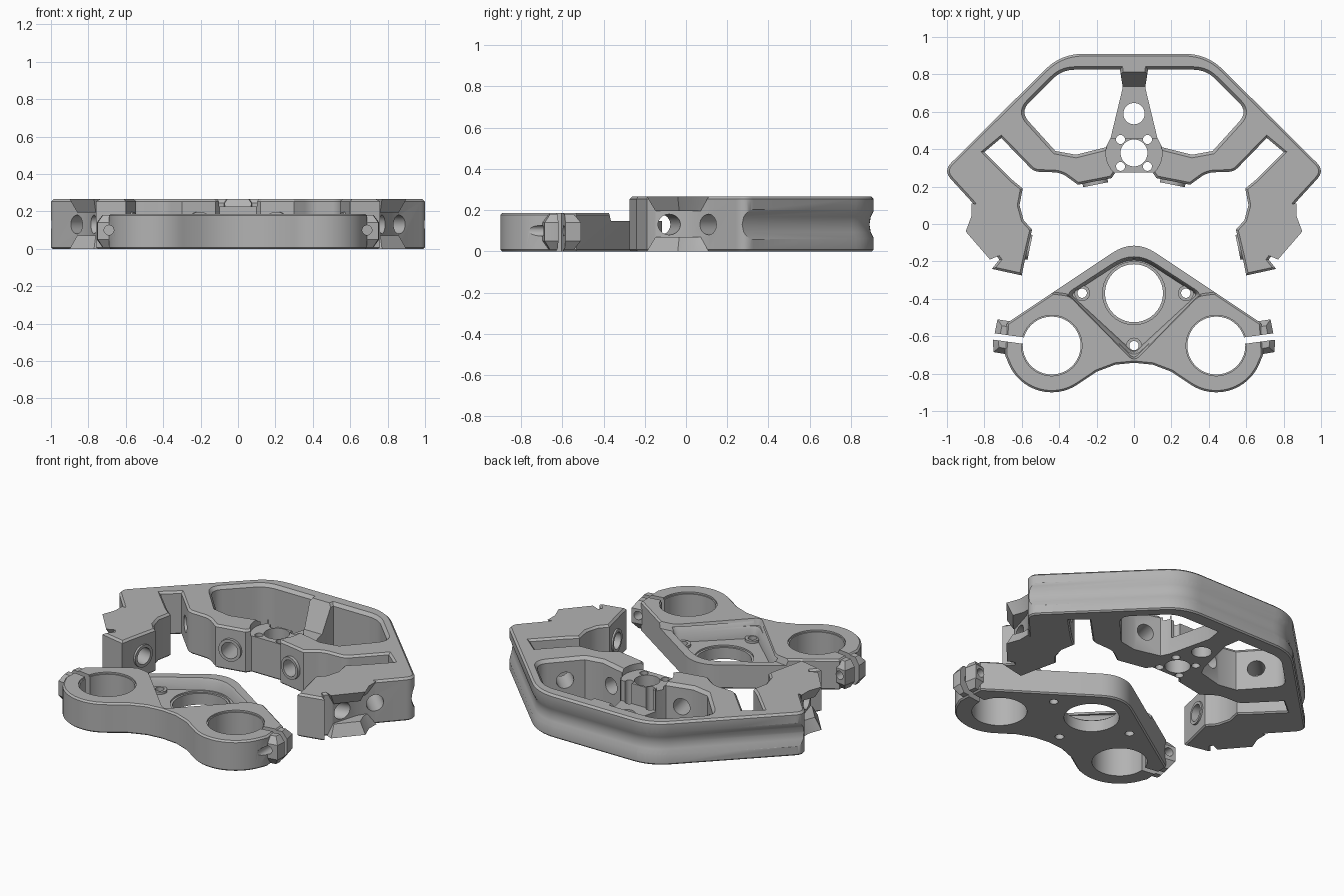
import bpy, bmesh
from math import cos, sin, radians
from mathutils import Vector

default = bpy.data.objects.get("Cube")
if default:
    bpy.data.objects.remove(default)

metal = bpy.data.materials.new("machined_grey")
metal.use_nodes = True
grey = (0.45, 0.45, 0.45, 1)
metal.diffuse_color = grey
metal.node_tree.nodes["Principled BSDF"].inputs["Base Color"].default_value = grey


def mirrored(half):
    """Close a half outline across x = 0."""
    other = [(-p[0],) + tuple(p[1:]) for p in reversed(half) if p[0] != 0]
    return list(half) + other


def rounded(points, steps=8):
    """Round every corner that carries a third value (tangent length)."""
    result = []
    for i, point in enumerate(points):
        corner = Vector(point[:2])
        if len(point) < 3:
            result.append(corner)
            continue
        before = Vector(points[i - 1][:2]) - corner
        after = Vector(points[(i + 1) % len(points)][:2]) - corner
        a = corner + before.normalized() * point[2]
        b = corner + after.normalized() * point[2]
        for k in range(steps + 1):
            t = k / steps
            result.append(a * (1 - t) ** 2 + corner * 2 * t * (1 - t) + b * t ** 2)
    return result


def offset(points, distance):
    """Grow (or shrink) a counter-clockwise outline."""
    result = []
    for i, p in enumerate(points):
        d1 = (p - points[i - 1]).normalized()
        d2 = (points[(i + 1) % len(points)] - p).normalized()
        n1, n2 = Vector((d1.y, -d1.x)), Vector((d2.y, -d2.x))
        result.append(p + (n1 + n2) * distance / max(1 + n1.dot(n2), 0.4))
    return result


def finish(name, bm):
    bmesh.ops.recalc_face_normals(bm, faces=bm.faces)
    mesh = bpy.data.meshes.new(name)
    bm.to_mesh(mesh)
    bm.free()
    mesh.materials.append(metal)
    obj = bpy.data.objects.new(name, mesh)
    bpy.context.collection.objects.link(obj)
    return obj


def loft(name, points, levels):
    """Stack one outline at several (height, growth) levels."""
    outline = rounded(points)
    area = sum(outline[i - 1].cross(p) for i, p in enumerate(outline))
    if area < 0:
        outline.reverse()
    bm = bmesh.new()
    rings = [[bm.verts.new((p.x, p.y, z)) for p in offset(outline, grow)]
             for z, grow in levels]
    for low, high in zip(rings, rings[1:]):
        for i in range(len(low)):
            bm.faces.new((low[i - 1], low[i], high[i], high[i - 1]))
    bm.faces.new(rings[0])
    bm.faces.new(rings[-1])
    return finish(name, bm)


def rod(name, start, end, radius):
    start, end = Vector(start), Vector(end)
    axis = end - start
    bm = bmesh.new()
    bmesh.ops.create_cone(bm, cap_ends=True, segments=40, radius1=radius,
                          radius2=radius, depth=axis.length)
    turn = Vector((0, 0, 1)).rotation_difference(axis).to_matrix().to_4x4()
    bmesh.ops.transform(bm, matrix=turn, verts=bm.verts)
    bmesh.ops.translate(bm, vec=(start + end) / 2, verts=bm.verts)
    return finish(name, bm)


def combine(body, tool, operation="DIFFERENCE"):
    mod = body.modifiers.new("combine", "BOOLEAN")
    mod.operation, mod.object, mod.solver = operation, tool, "EXACT"
    bpy.context.view_layer.objects.active = body
    bpy.ops.object.modifier_apply(modifier=mod.name)
    bpy.data.objects.remove(tool)


def drill(body, x, y, radius, low=-0.1):
    combine(body, rod("drill", (x, y, low), (x, y, 0.4), radius))


def flip(points, side):
    return [(p[0] * side,) + tuple(p[1:]) for p in points]


# Rear frame: outer rim, legs and inner arms in one outline
frame_half = [(0, .91), (.39, .91, .12), (1.02, .285, .06), (.86, .11), (.8, .02),
              (.75, -.15), (.72, -.19), (.76, -.24), (.6, -.275), (.585, -.2),
              (.545, -.03), (.59, .02), (.612, .1), (.595, .19), (.65, .235),
              (.8, .385), (.71, .46), (.535, .28, .03), (.39, .275, .04),
              (.3, .21), (.12, .245), (.1, .275), (0, .275)]
top = 0.265
frame = loft("rear_frame", mirrored(frame_half),
             [(0, -.008), (.008, 0), (top - .012, 0), (top, -.012)])

# Long shallow groove around the outside of the rim
path = bpy.data.curves.new("groove_path", "CURVE")
path.dimensions, path.bevel_depth, path.bevel_resolution = "3D", 0.12, 8
path.use_fill_caps = True
spine = rounded(mirrored([(0, 1.01), (.43, 1.01, .16), (1.16, .28)]))
spine = spine[len(spine) // 2 + 1:] + spine[:len(spine) // 2 + 1]
spine = sorted(spine, key=lambda p: p.x)
spline = path.splines.new("POLY")
spline.points.add(len(spine) - 1)
for target, p in zip(spline.points, spine):
    target.co = (p.x, p.y, 0.13, 1)
helper = bpy.data.objects.new("groove_path", path)
bpy.context.collection.objects.link(helper)
bm = bmesh.new()
bm.from_mesh(helper.to_mesh())
bpy.data.objects.remove(helper)
bmesh.ops.remove_doubles(bm, verts=bm.verts, dist=1e-5)
combine(frame, finish("groove", bm))

window = [(.075, .825), (.385, .825, .07), (.61, .6, .07), (.42, .39), (.31, .37),
          (.15, .41), (.125, .46), (.06, .73)]
jag = [(.78, .1), (.87, .11), (.87, .04), (.9, -.04), (.77, -.19), (.7, -.16)]
bore_z = 0.13
for side in (1, -1):
    # Rim windows with a chamfered top edge
    combine(frame, loft("window", flip(window, side),
                        [(-.1, 0), (top - .02, 0), (top + .03, .04)]))
    # Jagged fins left over above and below the outer pocket
    for low, high in ((.195, top), (.07, 0)):
        combine(frame, loft("fin", flip(jag, side), sorted([(low, -.035), (high, 0)])), "UNION")
    # Raised bosses and their bores
    bores = [((.205, .21), (.26, .48), .05), ((.556, -.125), (.9, -.055), .05)]
    for (x, y), (u, v), radius in bores:
        combine(frame, rod("boss", (x * side, y, bore_z),
                           ((x * .8 + u * .2) * side, y * .8 + v * .2, bore_z),
                           radius + .018), "UNION")
        combine(frame, rod("bore", ((2 * x - u) * side, 2 * y - v, bore_z),
                           (u * side, v, bore_z), radius))
    combine(frame, rod("cross_bore", (.46 * side, .51, bore_z),
                       (.96 * side, .01, bore_z), .05))

# Lowered spoke with a ramp up to the rim
bm = bmesh.new()
ends = [[bm.verts.new((x, y, z)) for y, z in
         ((.46, .1), (.735, .1), (.82, .28), (.46, .28))] for x in (-.122, .122)]
for i in range(4):
    bm.faces.new((ends[0][i - 1], ends[0][i], ends[1][i], ends[1][i - 1]))
for end in ends:
    bm.faces.new(end)
combine(frame, finish("spoke_step", bm))

# Hub with a central hole and four small ones
drill(frame, 0, .38, .15, low=.225)
drill(frame, 0, .38, .072)
drill(frame, 0, .59, .057)
for dx in (-.072, .072):
    for dy in (-.072, .072):
        drill(frame, dx, .38 + dy, .024)

# Front clamp: triangular plate with two round lobes
ring_x, ring_y = 0.44, -0.65
lobe = [(ring_x + .25 * cos(radians(a)), ring_y + .25 * sin(radians(a)))
        for a in range(-25, -126, -5)]
clamp_half = [(0, -.077, .14), (.68, -.53), (.69, -.7)] + lobe + \
             [(.2, -.79), (.1, -.752), (0, -.742)]
clamp_top = 0.187
clamp = loft("front_clamp", mirrored(clamp_half),
             [(0, -.008), (.008, 0), (clamp_top - .01, 0), (clamp_top, -.01)])

# Lower step toward the back, then the deep pocket
step = mirrored([(0, -.735, .04), (.345, -.385, .03), (.46, -.37), (.8, -.37), (.8, .1), (0, .1)])
combine(clamp, loft("step", step, [(.148, -.01), (.2, .005)]))
pocket = mirrored([(0, -.135, .14), (.37, -.375, .05), (0, -.715, .05)])
combine(clamp, loft("pocket", pocket, [(.08, -.02), (.135, -.01), (.17, .012)]))
drill(clamp, 0, -.37, .155)
drill(clamp, 0, -.37, .168, low=.07)
for x, y in ((.277, -.37), (-.277, -.37), (0, -.65)):
    combine(clamp, rod("screw_boss", (x, y, .04), (x, y, .095), .042), "UNION")
    drill(clamp, x, y, .025)

lug = [(.6, -.53), (.73, -.51), (.745, -.585), (.755, -.63), (.75, -.685), (.6, -.71)]
slit = [(.56, -.645), (.56, -.61), (.8, -.577), (.8, -.612)]
for side in (1, -1):
    # Chamfered pinch lug, clamp hole, slit and pinch bolt hole
    combine(clamp, loft("lug", flip(lug, side),
                        [(.008, -.03), (.05, 0), (.14, 0), (.18, -.03)]), "UNION")
    drill(clamp, ring_x * side, ring_y, .155)
    drill(clamp, ring_x * side, ring_y, .162, low=clamp_top - .01)
    combine(clamp, loft("slit", flip(slit, side), [(-.1, 0), (.3, 0)]))
    combine(clamp, rod("bolt_hole", (.69 * side, -.8, .1), (.69 * side, -.4, .1), .026))

# Smooth the curved walls, keep the machined edges crisp
bpy.ops.object.select_all(action="DESELECT")
for part in (frame, clamp):
    part.select_set(True)
    bpy.context.view_layer.objects.active = part
bpy.ops.object.shade_smooth_by_angle(angle=radians(30))
